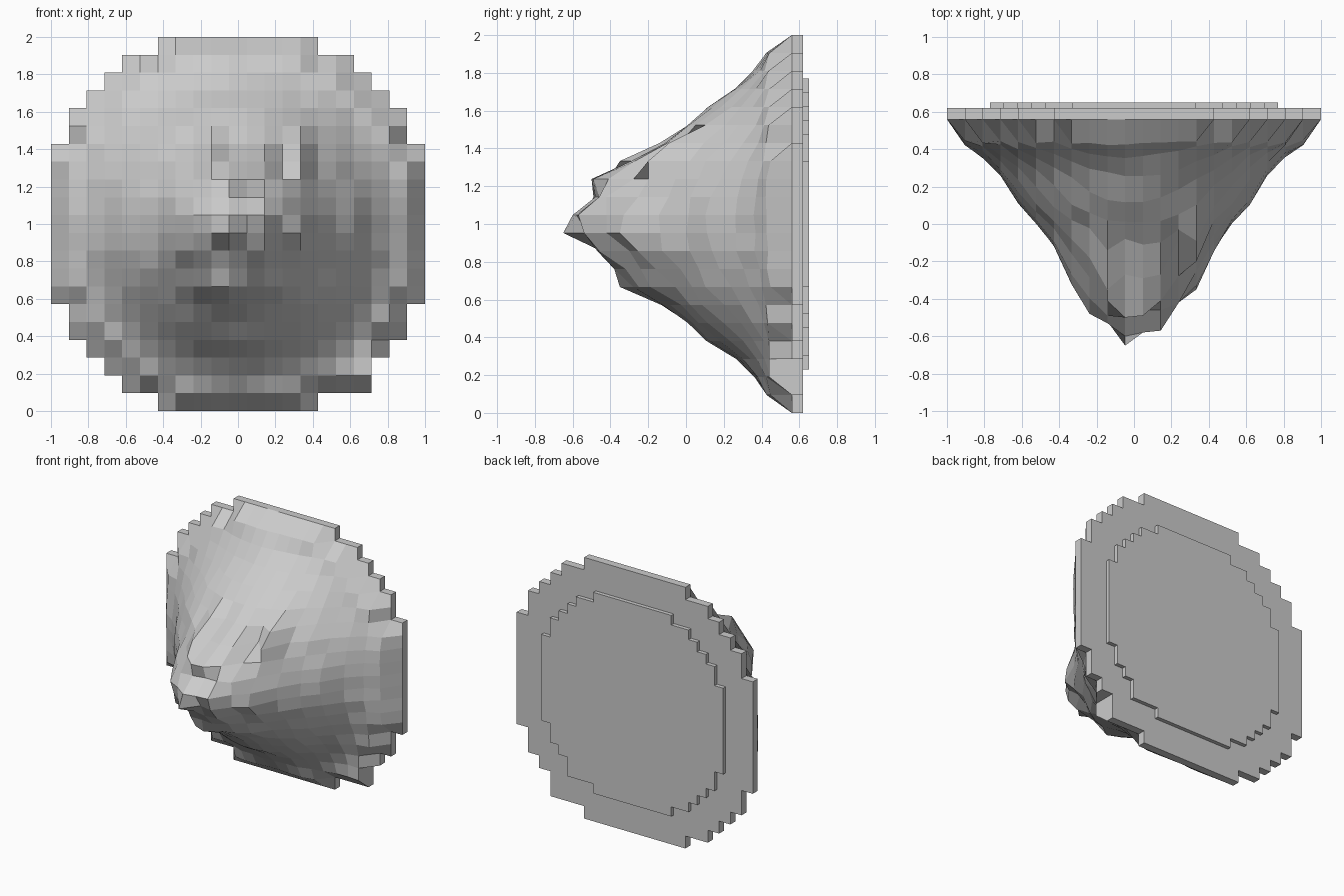
import bpy, bmesh, math, random

if "Cube" in bpy.data.objects:
    bpy.data.objects.remove(bpy.data.objects["Cube"])

random.seed(4)
N = 21
S = 2 / N
# cells removed from each end of a row, rim to middle
INSET = [6, 4, 3, 2, 1, 1]
FRONT, BACK, BACK2 = 0.56, 0.62, 0.65
# radius -> depth profile of the cone
PROFILE = [(0, -.60), (.07, -.57), (.15, -.52), (.24, -.46), (.33, -.31), (.43, -.14),
           (.52, 0), (.62, .11), (.71, .25), (.81, .36), (.905, .43), (1.1, .46)]
# depth of individual grid corners around the rough tip
TIP = {(10, 10): -.65, (10, 11): -.60, (11, 11): -.58, (12, 11): -.57, (9, 11): -.53,
       (8, 11): -.48, (9, 10): -.52, (8, 10): -.44, (11, 10): -.52, (12, 10): -.54,
       (13, 10): -.42, (14, 10): -.35, (14, 11): -.33, (13, 11): -.42,
       (9, 9): -.42, (10, 9): -.45, (11, 9): -.47, (12, 9): -.46, (13, 9): -.30,
       (9, 8): -.37, (10, 8): -.37, (11, 8): -.38, (12, 8): -.32, (13, 8): -.24,
       (9, 7): -.31, (10, 7): -.35, (11, 7): -.28, (12, 7): -.25,
       (10, 12): -.48, (11, 12): -.46, (10, 13): -.50, (11, 13): -.49, (9, 12): -.49,
       (12, 12): -.46, (12, 13): -.41, (10, 14): -.27, (11, 14): -.29, (9, 14): -.35,
       (12, 14): -.27, (10, 15): -.08, (11, 15): -.11, (9, 15): -.14, (13, 14): -.09,
       (13, 15): -.03, (14, 14): -.20, (14, 15): -.09, (18, 3): .44, (18, 2): .44}


def in_mask(i, j):
    row = min(j, N - 1 - j)
    inset = INSET[row] if 0 <= row < len(INSET) else 0
    inside = 0 <= j < N and inset <= i < N - inset
    return inside or (i, j) == (17, 1)


CELLS = [(i, j) for i in range(N) for j in range(N) if in_mask(i, j)]


def depth(i, j):
    if (i, j) in TIP:
        return TIP[i, j]
    # the stepped rim itself lies on the plate
    if not all(in_mask(i - a, j - b) for a in (0, 1) for b in (0, 1)):
        return FRONT
    r = math.hypot((i - 10.5) * S, (j - 10.5) * S)
    for (r0, y0), (r1, y1) in zip(PROFILE, PROFILE[1:]):
        if r <= r1:
            y = y0 + (y1 - y0) * (r - r0) / (r1 - r0)
            jitter = .025 if r < .5 else .01
            return y + random.uniform(-jitter, jitter)
    return FRONT


def cell_sheet(height, scale=1.0):
    bm = bmesh.new()
    corners = {}

    def corner(i, j):
        if (i, j) not in corners:
            corners[i, j] = bm.verts.new(((i - 10.5) * S * scale, height(i, j),
                                          1 + (j - 10.5) * S * scale))
        return corners[i, j]
    for i, j in CELLS:
        bm.faces.new([corner(i, j), corner(i + 1, j), corner(i + 1, j + 1), corner(i, j + 1)])
    return bm


def finish(bm, name):
    bmesh.ops.recalc_face_normals(bm, faces=bm.faces[:])
    mesh = bpy.data.meshes.new(name)
    bm.to_mesh(mesh)
    bm.free()
    bpy.context.collection.objects.link(bpy.data.objects.new(name, mesh))


def plate(name, y0, y1, scale=1.0):
    bm = cell_sheet(lambda i, j: y0, scale)
    bmesh.ops.dissolve_faces(bm, faces=bm.faces[:])
    inner = [v for v in bm.verts if not v.link_faces]
    bmesh.ops.delete(bm, geom=inner, context='VERTS')
    ext = bmesh.ops.extrude_face_region(bm, geom=bm.faces[:], use_keep_orig=True)
    for v in ext['geom']:
        if isinstance(v, bmesh.types.BMVert):
            v.co.y = y1
    finish(bm, name)


# rough faceted cone, with walls down to the plate
bm = cell_sheet(depth)
rim = [e for e in bm.edges if e.is_boundary and min(v.co.y for v in e.verts) < FRONT - .001]
ext = bmesh.ops.extrude_edge_only(bm, edges=rim)
for v in ext['geom']:
    if isinstance(v, bmesh.types.BMVert):
        v.co.y = FRONT
bmesh.ops.remove_doubles(bm, verts=bm.verts[:], dist=1e-4)
finish(bm, "rough_cone")

# stepped round plates on the back
plate("back_plate", FRONT, BACK)
plate("rear_disc", BACK, BACK2, 0.77)
